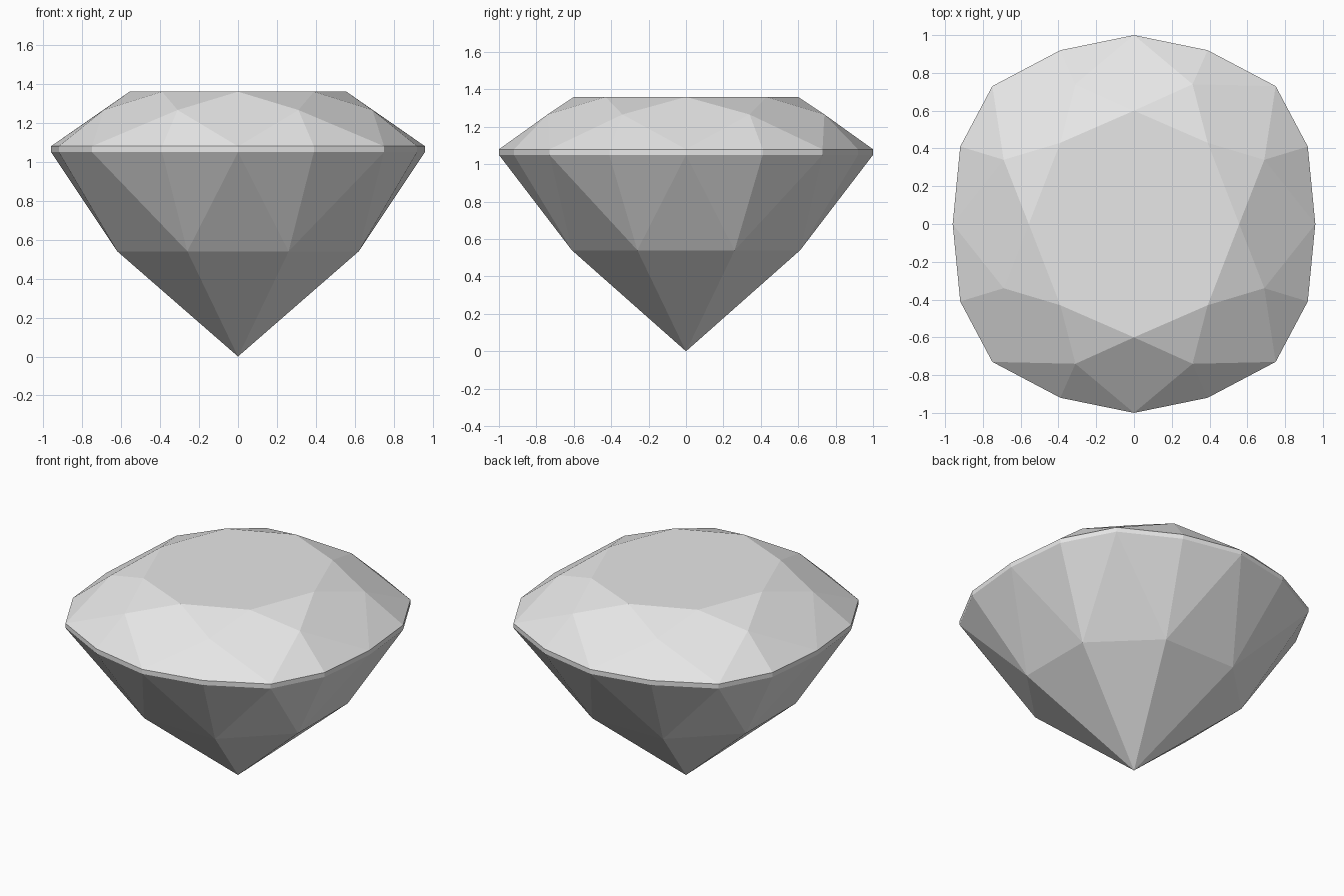
import bpy
import bmesh

cube = bpy.data.objects.get("Cube")
if cube:
    bpy.data.objects.remove(cube, do_unlink=True)

stone = bpy.data.materials.new("pale_grey_stone")
stone.use_nodes = True
colour = (0.8, 0.8, 0.8, 1)
stone.diffuse_color = colour
stone.node_tree.nodes["Principled BSDF"].inputs["Base Color"].default_value = colour

bm = bmesh.new()


def ring(quarter, z):
    """Mirror a quarter outline in x and y into a full counter-clockwise ring."""
    half = quarter + [(-x, y) for x, y in reversed(quarter) if x > 0]
    full = half + [(x, -y) for x, y in reversed(half) if y > 0]
    return [bm.verts.new((x, y, z)) for x, y in full]


# Rings from the bottom point up to the flat table
girdle_outline = [(0.96, 0), (0.92, 0.41), (0.75, 0.73), (0.39, 0.92), (0, 1)]
culet = bm.verts.new((0, 0, 0))
pavilion = ring([(0.62, 0.26), (0.26, 0.61)], 0.54)
girdle_low = ring(girdle_outline, 1.05)
girdle_top = ring(girdle_outline, 1.08)
crown = ring([(0.69, 0.34), (0.31, 0.74)], 1.266)
table = ring([(0.557, 0), (0.39, 0.43), (0, 0.6)], 1.36)

# Table and girdle band
bm.faces.new(table)
for i in range(16):
    j = (i + 1) % 16
    bm.faces.new((girdle_low[i], girdle_low[j], girdle_top[j], girdle_top[i]))

# Eight repeated sectors of facets
for k in range(8):
    n = (k + 1) % 8
    a, b, c = 2 * k, 2 * k + 1, (2 * k + 2) % 16
    # Crown: star facet, kite and two girdle facets
    bm.faces.new((table[k], crown[k], table[n]))
    bm.faces.new((table[k], crown[k - 1], girdle_top[a], crown[k]))
    bm.faces.new((crown[k], girdle_top[a], girdle_top[b]))
    bm.faces.new((crown[k], girdle_top[b], girdle_top[c]))
    # Pavilion: two girdle facets, one linking facet and the point facet
    bm.faces.new((pavilion[k], girdle_low[b], girdle_low[a]))
    bm.faces.new((pavilion[k], girdle_low[c], girdle_low[b]))
    bm.faces.new((pavilion[k], pavilion[n], girdle_low[c]))
    bm.faces.new((culet, pavilion[n], pavilion[k]))

bmesh.ops.recalc_face_normals(bm, faces=bm.faces)
mesh = bpy.data.meshes.new("cut_gem")
bm.to_mesh(mesh)
bm.free()
mesh.materials.append(stone)
bpy.context.collection.objects.link(bpy.data.objects.new("cut_gem", mesh))
